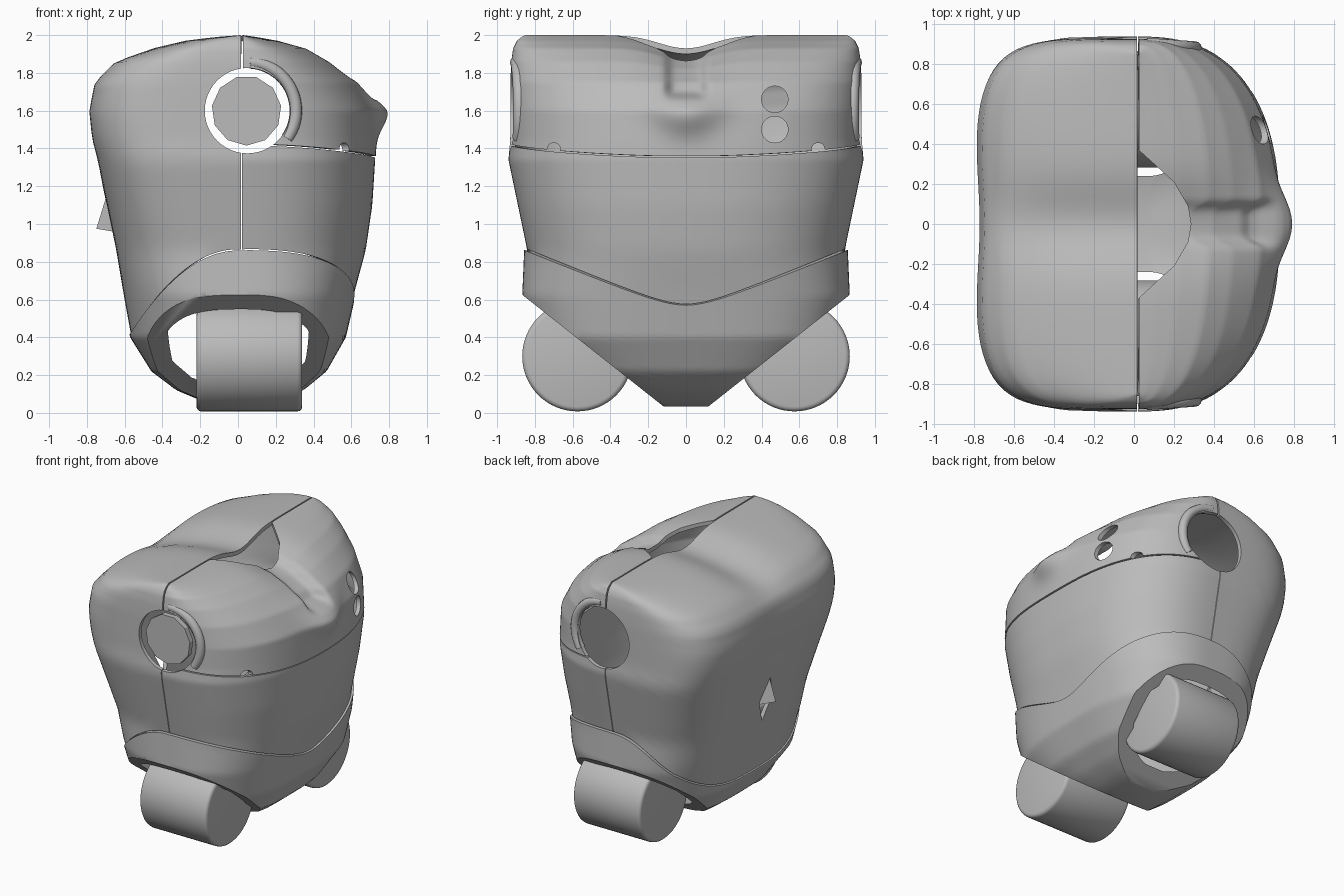
import bpy, bmesh, math
from mathutils import Matrix, Vector

cube = bpy.data.objects.get("Cube")
if cube:
    bpy.data.objects.remove(cube)

grey = bpy.data.materials.new("plain_grey")
grey.use_nodes = True
grey.diffuse_color = (0.5, 0.5, 0.5, 1)
grey.node_tree.nodes["Principled BSDF"].inputs["Base Color"].default_value = (0.5, 0.5, 0.5, 1)

MID = 0.02  # x of the seam between front and back shells
# height, front reach, back reach, half width
PROFILE = [
    (0.035, .10, .08, .12), (0.06, .22, .18, .25), (0.12, .34, .32, .42),
    (0.22, .46, .45, .60), (0.40, .56, .56, .78), (0.62, .61, .60, .85),
    (0.86, .675, .64, .84), (1.10, .71, .69, .89), (1.34, .725, .745, .94),
    (1.45, .72, .775, .93), (1.60, .71, .79, .93), (1.75, .62, .76, .93),
    (1.86, .49, .65, .925), (1.93, .37, .45, .915), (1.97, .22, .28, .895),
    (1.99, .10, .12, .87), (2.00, .02, -.02, .85)]


def clamp(v):
    return max(0.0, min(1.0, v))


def body_point(theta, z):
    """Point on the body; theta 0 is +y, a quarter turn is +x."""
    for a, b in zip(PROFILE, PROFILE[1:]):
        if z <= b[0]:
            break
    k = clamp((z - a[0]) / (b[0] - a[0]))
    front, back, wide = (p + (q - p) * k for p, q in zip(a[1:], b[1:]))
    s, c = math.sin(theta), math.cos(theta)
    n = 2.9 - .4 * clamp((z - 0.4) / 0.4) if s >= 0 else 3 + 1.7 * clamp((z - 0.6) / 0.9)
    r = (abs(s) ** n + abs(c) ** n) ** (-1 / n)
    x = MID + s * r * (front - MID if s > 0 else back + MID)
    return Vector((x, wide * c * r, z))


def sculpt(p):
    """Adds the chin bump, the groove above it, the neck dip and the hollow back."""
    x, y, z = p
    if x > 0.2:
        x += 0.075 * math.exp(-(y / .18) ** 2 - ((z - 1.59 - 1.2 * y * y) / .11) ** 2)
        x -= 0.10 * math.exp(-(y / .1) ** 6) * clamp((z - 1.66) / .04)
    if x < -0.5:
        x += 0.02 * math.exp(-(y / .3) ** 2) * clamp((z - 1.2) / .2)
    z -= 0.07 * math.exp(-(y / .2) ** 2) * clamp((z - 1.75) / .2)
    return Vector((x, y, z))


def waist_seam(theta):
    z = 0.6
    for _ in range(12):
        x, y, _z = body_point(theta, z)
        if x > MID:
            new = .57 + .29 * (math.hypot(y, .15) - .15) / .7
        else:
            new = .86 - .44 * (x / .56) ** 2
        z = (z + max(new, .4)) / 2
    return z


def chest_seam(theta):
    return 1.355 + 0.065 * math.cos(theta) ** 2


def new_object(name, bm):
    mesh = bpy.data.meshes.new(name)
    bm.to_mesh(mesh)
    bm.free()
    ob = bpy.data.objects.new(name, mesh)
    bpy.context.collection.objects.link(ob)
    mesh.materials.append(grey)
    return ob


def finish(ob, angle=35):
    """Applies the modifiers and smooths all but the sharp edges."""
    bpy.ops.object.select_all(action='DESELECT')
    ob.select_set(True)
    bpy.context.view_layer.objects.active = ob
    for m in list(ob.modifiers):
        bpy.ops.object.modifier_apply(modifier=m.name)
    bpy.ops.object.shade_smooth_by_angle(angle=math.radians(angle))


def shell(name, start, end, low, high, cutters, shift=0, rows=32, cols=80,
          swell=1, thickness=.03, closed=False):
    bm = bmesh.new()
    grid = []
    for i in range(rows + 1):
        v = math.sin(i / rows * math.pi / 2) if not closed else i / rows
        row = []
        for j in range(cols if closed else cols + 1):
            t = start + (end - start) * j / cols
            p = sculpt(body_point(t, low(t) + (high(t) - low(t)) * v))
            row.append(bm.verts.new((p.x * swell + shift, p.y * swell, p.z)))
        grid.append(row)
    for a, b in zip(grid, grid[1:]):
        for j in range(cols):
            k = (j + 1) % len(a)
            bm.faces.new((a[j], b[j], b[k], a[k]))
    if closed:
        bm.faces.new(grid[0])
    ob = new_object(name, bm)
    solid = ob.modifiers.new("thickness", 'SOLIDIFY')
    solid.thickness, solid.offset = thickness, -1
    for c in cutters:
        cut = ob.modifiers.new("cut", 'BOOLEAN')
        cut.operation, cut.solver, cut.object = 'DIFFERENCE', 'EXACT', c
    finish(ob)


def cylinder(name, centre, axis, radius, depth, sides=48):
    bm = bmesh.new()
    turn = Vector((0, 0, 1)).rotation_difference(Vector(axis)).to_matrix().to_4x4()
    bmesh.ops.create_cone(bm, cap_ends=True, segments=sides, radius1=radius, radius2=radius,
                          depth=depth, matrix=Matrix.Translation(centre) @ turn)
    return new_object(name, bm)


def prism(name, points, push):
    bm = bmesh.new()
    face = bm.faces.new([bm.verts.new(p) for p in points])
    out = bmesh.ops.extrude_face_region(bm, geom=[face])
    bmesh.ops.translate(bm, vec=push, verts=[g for g in out["geom"] if isinstance(g, bmesh.types.BMVert)])
    bmesh.ops.recalc_face_normals(bm, faces=bm.faces)
    return new_object(name, bm)


# Cutters
X, Y = (1, 0, 0), (0, 1, 0)
arm_cut = cylinder("arm_hole_cutter", (.05, 0, 1.6), Y, .226, 3)
neck_cut = prism("neck_cutter", [(-.02, -.41, 1.6), (.2, -.21, 1.6), (.27, -.09, 1.6), (.285, 0, 1.6),
                                 (.27, .09, 1.6), (.2, .21, 1.6), (-.02, .41, 1.6)], (0, 0, 1))
port_cuts = [cylinder("port_cutter", (.7, .47, z), X, .07, .9) for z in (1.5, 1.66)]
notch_cuts = [cylinder("notch_cutter", (.6, y, 1.395), X, .035, .8, 24) for y in (-.7, .7)]
# Slanted planes that open the pelvis bowl for the legs
leg_cuts = []
for s in (-1, 1):
    slant = Vector((0, s * .62, -.785))
    leg_cuts.append(cylinder("leg_hole_cutter", Vector((.03, s * .55, .375)) + slant * .5, slant, 1, 1))
back_cut = prism("back_slot_cutter", [(-1, 0, 1.15), (-1, .08, .98), (-1, 0, .8), (-1, -.08, .98)], (.6, 0, 0))

# Body shells
PI = math.pi
top = lambda t: 2.0
shell("back_shell", PI, 2 * PI, lambda t: waist_seam(t) + .006, top, [arm_cut, back_cut], shift=-.004)
shell("chest_shell", 0, PI, lambda t: chest_seam(t) + .004, top,
      [arm_cut, neck_cut] + port_cuts + notch_cuts, shift=.006, rows=56, cols=160)
shell("abdomen_shell", 0, PI, lambda t: waist_seam(t) + .006, lambda t: chest_seam(t) - .004,
      [arm_cut], shift=.001, rows=20)
shell("pelvis_shell", 0, 2 * PI, lambda t: PROFILE[0][0], waist_seam, leg_cuts,
      rows=28, cols=128, swell=1.02, thickness=.07, closed=True)

for c in [arm_cut, neck_cut, back_cut] + port_cuts + notch_cuts + leg_cuts:
    bpy.data.objects.remove(c)

# Legs and rounded arm hole lips on both sides
for side, s in (("right", -1), ("left", 1)):
    leg = cylinder(side + "_leg", (.06, s * .575, .3), X, .292, .56, 64)
    bevel = leg.modifiers.new("rounded_rim", 'BEVEL')
    bevel.width, bevel.segments = .025, 3
    finish(leg, 40)

    curve = bpy.data.curves.new(side + "_arm_lip", 'CURVE')
    curve.dimensions, curve.bevel_depth, curve.use_fill_caps = '3D', .033, True
    line = curve.splines.new('POLY')
    line.points.add(24)
    for i, p in enumerate(line.points):
        a = math.radians(-35 + 122 * i / 24)
        p.co = (.05 + .256 * math.cos(a), s * (.9 - .018 * math.cos(a)), 1.6 + .256 * math.sin(a), 1)
    curve.materials.append(grey)
    lip = bpy.data.objects.new(side + "_arm_lip", curve)
    bpy.context.collection.objects.link(lip)
    bpy.ops.object.select_all(action='DESELECT')
    lip.select_set(True)
    bpy.context.view_layer.objects.active = lip
    bpy.ops.object.convert(target='MESH')
    finish(bpy.context.object)

# Faceted plate in the right arm hole
cylinder("arm_plate", (.045, -.88, 1.6), Y, .185, .04, 11)

# Small hood over the back slot
bm = bmesh.new()
tip, left, right, nose = (bm.verts.new(p) for p in
                          ((-.69, 0, 1.17), (-.66, .08, .96), (-.66, -.08, .96), (-.75, 0, .975)))
for f in ((tip, left, nose), (tip, nose, right), (left, right, nose), (tip, right, left)):
    bm.faces.new(f)
bmesh.ops.recalc_face_normals(bm, faces=bm.faces)
new_object("back_hood", bm)
